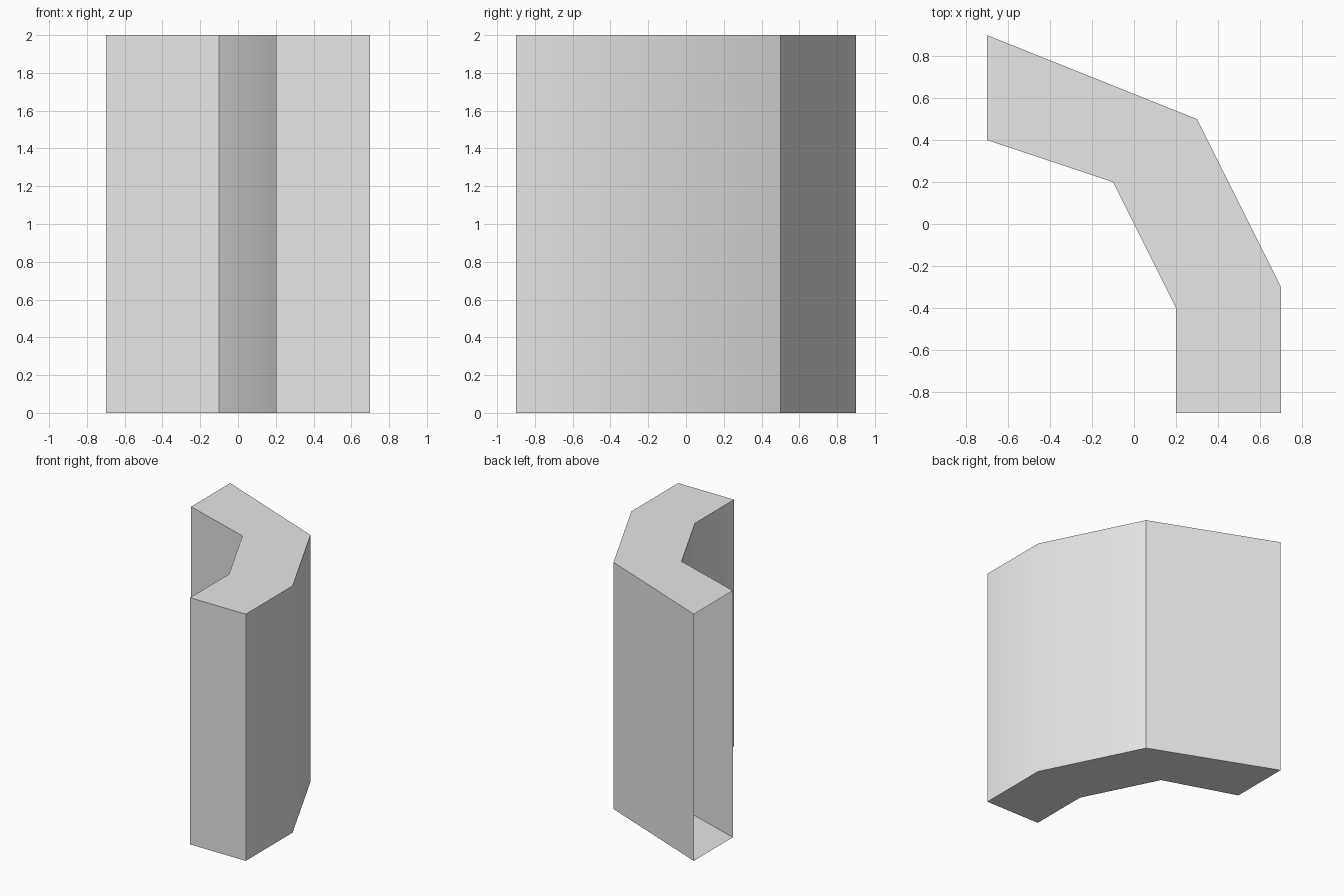
import bpy, bmesh, math

cube = bpy.data.objects.get("Cube")
if cube:
    bpy.data.objects.remove(cube, do_unlink=True)

HEIGHT = 2.0
# Plan of the bent wall, counter-clockwise; the last edge is its open end
PLAN = [(-0.7, 0.4), (-0.1, 0.2), (0.2, -0.4), (0.2, -0.9),
        (0.7, -0.9), (0.7, -0.3), (0.3, 0.5), (-0.7, 0.9)]

# Plain grey
grey = bpy.data.materials.new("plain grey")
grey.use_nodes = True
colour = (0.8, 0.8, 0.8, 1.0)
grey.diffuse_color = colour
grey.node_tree.nodes["Principled BSDF"].inputs["Base Color"].default_value = colour

# Extrude the plan upwards, keeping the floor
bm = bmesh.new()
floor = bm.faces.new([bm.verts.new((x, y, 0)) for x, y in PLAN])
top = bmesh.ops.extrude_face_region(bm, geom=[floor], use_keep_orig=True)["geom"]
bmesh.ops.translate(bm, vec=(0, 0, HEIGHT),
                    verts=[g for g in top if isinstance(g, bmesh.types.BMVert)])
bmesh.ops.recalc_face_normals(bm, faces=bm.faces)

# Leave the -x end open
open_end = [f for f in bm.faces if f.normal.x < -0.99 and f.calc_center_median().x < -0.69]
bmesh.ops.delete(bm, geom=open_end, context="FACES_ONLY")

mesh = bpy.data.meshes.new("bent_wall")
bm.to_mesh(mesh)
bm.free()
mesh.materials.append(grey)
wall = bpy.data.objects.new("bent_wall", mesh)
bpy.context.collection.objects.link(wall)

# Soften only the shallow bends
bpy.ops.object.select_all(action="DESELECT")
wall.select_set(True)
bpy.context.view_layer.objects.active = wall
bpy.ops.object.shade_smooth_by_angle(angle=math.radians(30))
